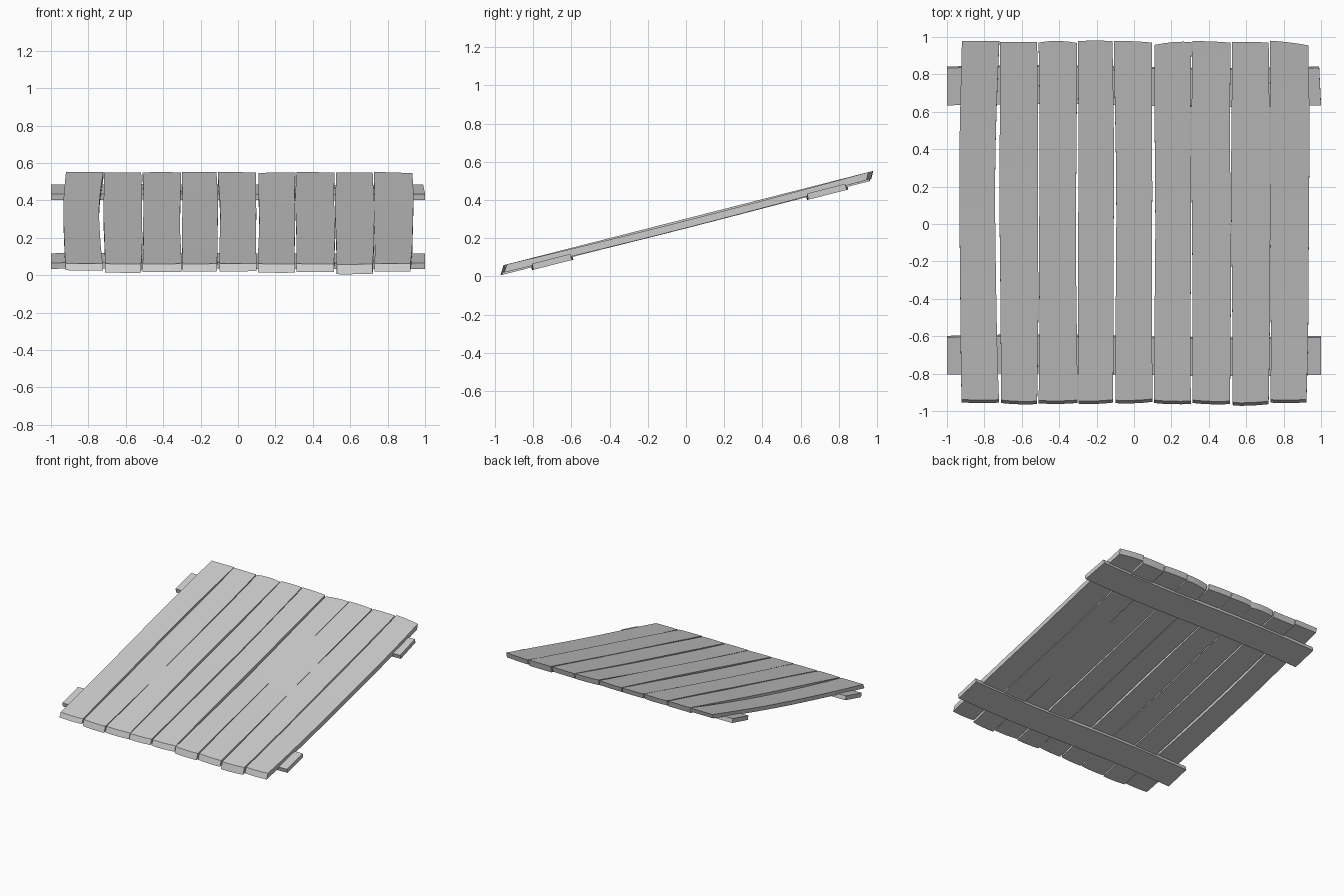
import bpy, math

if "Cube" in bpy.data.objects:
    bpy.data.objects.remove(bpy.data.objects["Cube"])

SLOPE = 0.255          # tilt of the whole panel
TOP = 0.302            # height of the upper plank surface at the centre


def lerp3(a, m, b, t):
    """Smooth curve through a (t=0), m (t=.5), b (t=1)."""
    return a * (1 - t) * (1 - 2 * t) + m * 4 * t * (1 - t) + b * t * (2 * t - 1)


def slab(name, nu, nv, point):
    """Closed slab; point(u, v, side) gives the lower (0) and upper (1) surface."""
    verts, faces = [], []
    for side in (0, 1):
        for j in range(nv + 1):
            for i in range(nu + 1):
                verts.append(point(i / nu, j / nv, side))
    w, n = nu + 1, (nu + 1) * (nv + 1)
    for j in range(nv):
        for i in range(nu):
            a = j * w + i
            faces.append((a, a + w, a + w + 1, a + 1))
            faces.append((n + a, n + a + 1, n + a + w + 1, n + a + w))
    rim = ([i for i in range(nu)] + [j * w + nu for j in range(nv)]
           + [nv * w + i for i in range(nu, 0, -1)] + [j * w for j in range(nv, 0, -1)])
    for a, b in zip(rim, rim[1:] + rim[:1]):
        faces.append((a, b, n + b, n + a))
    mesh = bpy.data.meshes.new(name)
    mesh.from_pydata(verts, [], faces)
    ob = bpy.data.objects.new(name, mesh)
    bpy.context.collection.objects.link(ob)
    bpy.context.view_layer.objects.active = ob
    ob.select_set(True)
    bpy.ops.object.shade_smooth_by_angle(angle=math.radians(30))
    ob.select_set(False)
    return ob


# left edge x (front, middle, back), right edge x, front end y (left, right),
# back end y (left, middle, right), sag, thickness
PLANKS = [
    (-.922, -.933, -.92, -.722, -.742, -.72, -.953, -.955, .978, .978, .978, .012, .032),
    (-.712, -.716, -.716, -.518, -.511, -.518, -.957, -.963, .974, .972, .972, .004, .043),
    (-.51, -.504, -.51, -.302, -.308, -.305, -.959, -.957, .970, .979, .968, .000, .040),
    (-.296, -.298, -.30, -.112, -.108, -.115, -.961, -.955, .977, .981, .977, .006, .037),
    (-.10, -.097, -.108, .10, .095, .097, -.958, -.951, .979, .977, .970, .000, .037),
    (.106, .111, .11, .304, .302, .307, -.957, -.962, .958, .972, .974, .008, .043),
    (.314, .309, .312, .514, .516, .515, -.957, -.963, .978, .976, .970, .002, .040),
    (.528, .522, .525, .72, .727, .72, -.971, -.963, .972, .973, .970, .000, .049),
    (.73, .731, .726, .922, .938, .932, -.955, -.953, .980, .971, .955, .010, .039),
]

for k, p in enumerate(PLANKS):
    def plank(u, v, side, p=p, k=k):
        front = lerp3(p[6], (p[6] + p[7]) / 2 - .004, p[7], u) + .016 * side
        back = lerp3(p[8], p[9], p[10], u) - .01 * (1 - side)
        y = front + (back - front) * v
        wave = .003 * math.sin(2 * math.pi * v + k)
        x0 = lerp3(p[0], p[1], p[2], v)
        x1 = lerp3(p[3], p[4], p[5], v)
        x = x0 + (x1 - x0) * u + wave * math.sin(math.pi * v)
        z = TOP + SLOPE * y - p[11] * math.sin(math.pi * v) - p[12] * (1 - side)
        return (x, y, z)
    slab(f"plank_{k + 1}", 4, 12, plank)

# two cross battens under the planks
for name, yc in (("front_batten", -.702), ("back_batten", .738)):
    def batten(u, v, side, yc=yc):
        x = -1 + 2 * u - (.01 * v * u if yc > 0 else 0)
        y = yc + (v - .5) * .2 + .008 * math.sin(2 * math.pi * u) - .008 * side + .004
        z = .272 + SLOPE * y - .034 * (1 - side)
        return (x, y, z)
    slab(name, 12, 2, batten)
